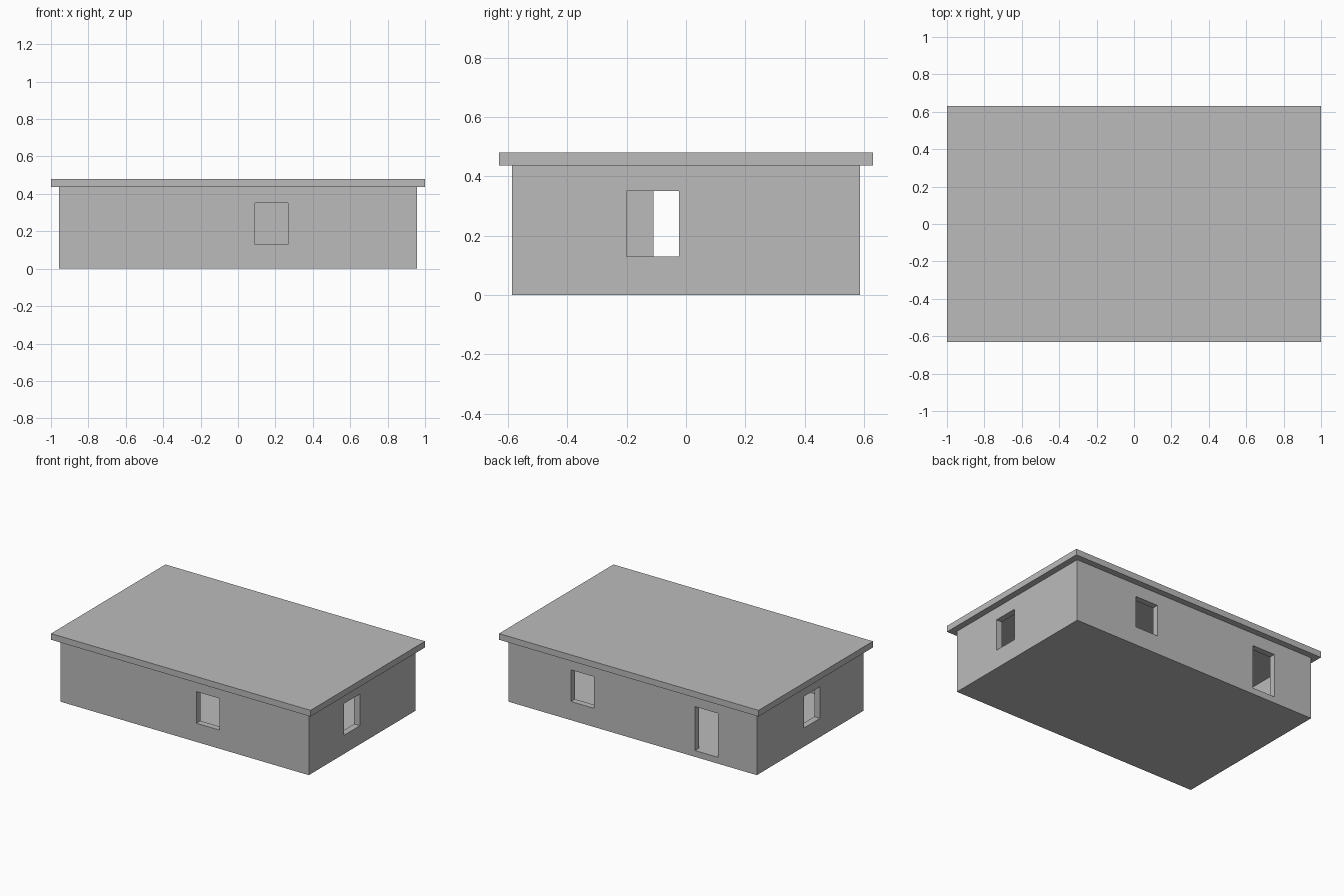
import bpy
from mathutils import Vector

if "Cube" in bpy.data.objects:
    bpy.data.objects.remove(bpy.data.objects["Cube"], do_unlink=True)

HALF_X, HALF_Y = 0.956, 0.586      # outer wall faces
WALL = 0.044                       # wall, floor and overhang thickness
EAVE, TOP = 0.437, 0.48
SILL, HEAD, WIDTH = 0.13, 0.35, 0.176

plaster = bpy.data.materials.new("grey_plaster")
plaster.use_nodes = True
grey = (0.5, 0.5, 0.5, 1.0)
plaster.diffuse_color = grey
plaster.node_tree.nodes["Principled BSDF"].inputs["Base Color"].default_value = grey


def box(name, low, high):
    """Axis-aligned box between two corners."""
    low, high = Vector(low), Vector(high)
    bpy.ops.mesh.primitive_cube_add(size=1, location=(low + high) / 2)
    obj = bpy.context.object
    obj.name = name
    obj.scale = high - low
    bpy.ops.object.transform_apply(location=False, rotation=False, scale=True)
    obj.data.materials.append(plaster)
    return obj


def cut(target, low, high):
    """Subtract a box from the target and discard the cutter."""
    cutter = box("cutter", low, high)
    cutter.hide_render = True
    mod = target.modifiers.new("opening", "BOOLEAN")
    mod.operation = "DIFFERENCE"
    mod.solver = "EXACT"
    mod.object = cutter
    bpy.context.view_layer.objects.active = target
    bpy.ops.object.modifier_apply(modifier=mod.name)
    bpy.data.objects.remove(cutter, do_unlink=True)


# Walls and floor: a hollow shell open at the top
walls = box("walls_and_floor", (-HALF_X, -HALF_Y, 0), (HALF_X, HALF_Y, EAVE))
cut(walls, (WALL - HALF_X, WALL - HALF_Y, WALL), (HALF_X - WALL, HALF_Y - WALL, TOP))

# Front window, back window and back door: (side, start x, bottom)
for side, x, bottom in ((-1, 0.09, SILL), (1, 0.30, SILL), (1, -0.656, WALL)):
    y = side * HALF_Y
    cut(walls, (x, y - 0.06, bottom), (x + WIDTH, y + 0.06, HEAD))

# End windows: (side, start y)
for side, y in ((1, -0.2), (-1, -0.11)):
    x = side * HALF_X
    cut(walls, (x - 0.06, y, SILL), (x + 0.06, y + WIDTH, HEAD))

# Flat overhanging roof slab
box("roof_slab", (-1, -HALF_Y - WALL, EAVE), (1, HALF_Y + WALL, TOP))
